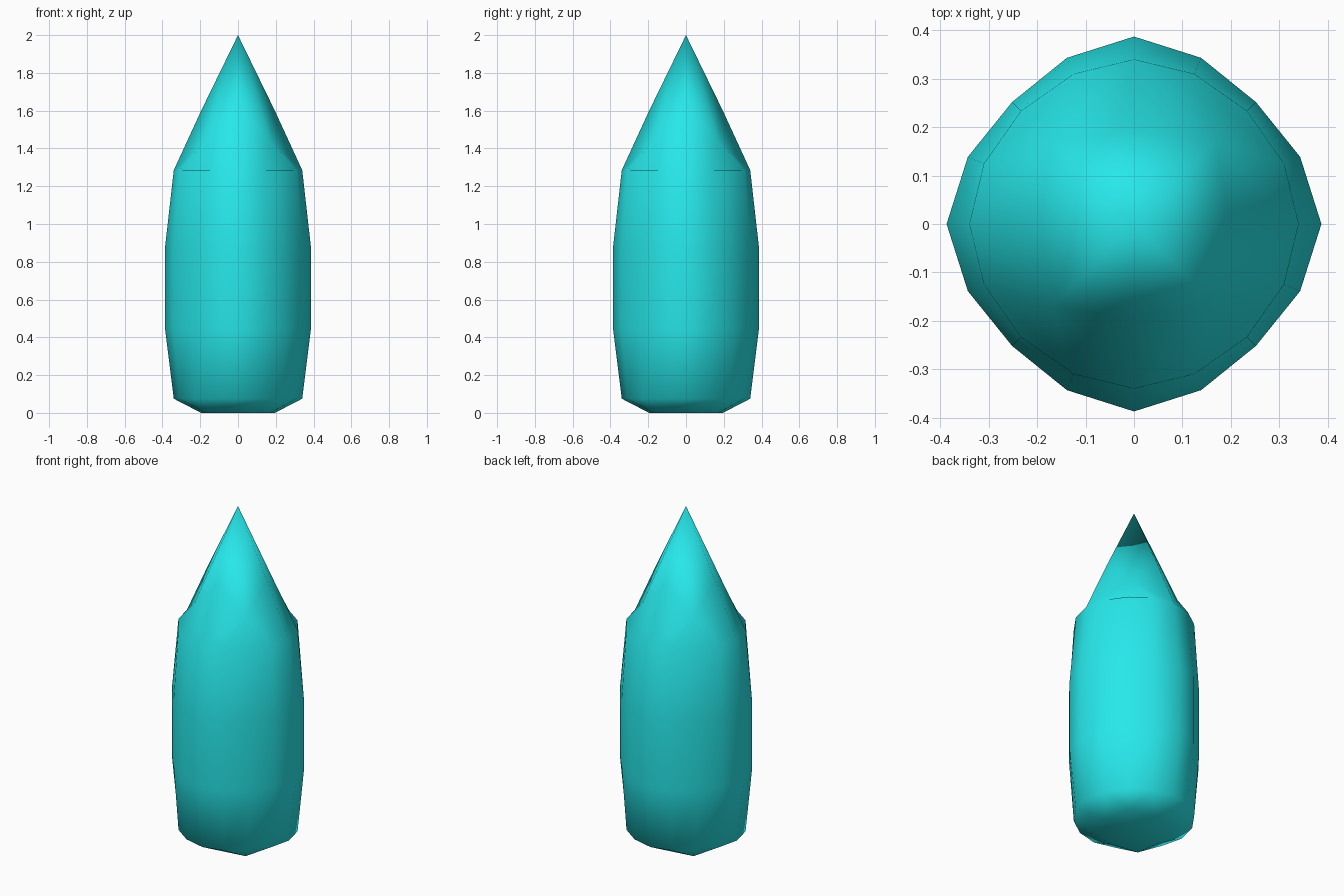
import bpy, bmesh
from math import cos, sin, radians

if "Cube" in bpy.data.objects:
    bpy.data.objects.remove(bpy.data.objects["Cube"])

# Radii over one eighth turn: axis, 22.5 degrees, diagonal
WIDE = (0.387, 0.370, 0.356)
NARROW = (0.340, 0.334, 0.330)
ANGLES = (0, 22, 45, 68)

bm = bmesh.new()


def ring(radii, z):
    """Sixteen points, slightly squared towards the axes."""
    r = (radii[0], radii[1], radii[2], radii[1])
    verts = []
    for i in range(16):
        a = radians(90 * (i // 4) + ANGLES[i % 4])
        verts.append(bm.verts.new((r[i % 4] * cos(a), r[i % 4] * sin(a), z)))
    return verts


def cap(outer, mid_r, mid_z, corner_r, corner_z, centre_z, flip):
    """Four by four grid cap: outer ring, eight inner points, one centre."""
    inner = []
    for j in range(8):
        a = radians(45 * j)
        r, z = (corner_r, corner_z) if j % 2 else (mid_r, mid_z)
        inner.append(bm.verts.new((r * cos(a), r * sin(a), z)))
    centre = bm.verts.new((0, 0, centre_z))
    for m in range(4):
        o = [outer[(4 * m + k) % 16] for k in range(5)]
        a, c, b = inner[2 * m], inner[2 * m + 1], inner[(2 * m + 2) % 8]
        for f in ((o[0], o[1], c, a), (o[1], o[2], o[3], c),
                  (c, o[3], o[4], b), (centre, a, c), (centre, c, b)):
            bm.faces.new(f[::-1] if flip else f)


# Barrel of the body
rings = [ring(NARROW, 0.075), ring(WIDE, 0.45), ring(WIDE, 0.87), ring(NARROW, 1.285)]
for low, high in zip(rings, rings[1:]):
    for i in range(16):
        k = (i + 1) % 16
        bm.faces.new((low[i], low[k], high[k], high[i]))

# Flat base and drawn-out pointed top
cap(rings[0], 0.195, 0.0, 0.24, 0.0, 0.0, True)
cap(rings[-1], 0.195, 1.6, 0.24, 1.44, 2.0, False)

bmesh.ops.recalc_face_normals(bm, faces=bm.faces)
for f in bm.faces:
    f.smooth = True
mesh = bpy.data.meshes.new("pointed_crystal")
bm.to_mesh(mesh)
bm.free()

obj = bpy.data.objects.new("pointed_crystal", mesh)
bpy.context.collection.objects.link(obj)
mat = bpy.data.materials.new("turquoise")
mat.diffuse_color = (0.02, 0.8, 0.82, 1)
mat.use_nodes = True
mat.node_tree.nodes["Principled BSDF"].inputs["Base Color"].default_value = mat.diffuse_color
mesh.materials.append(mat)
